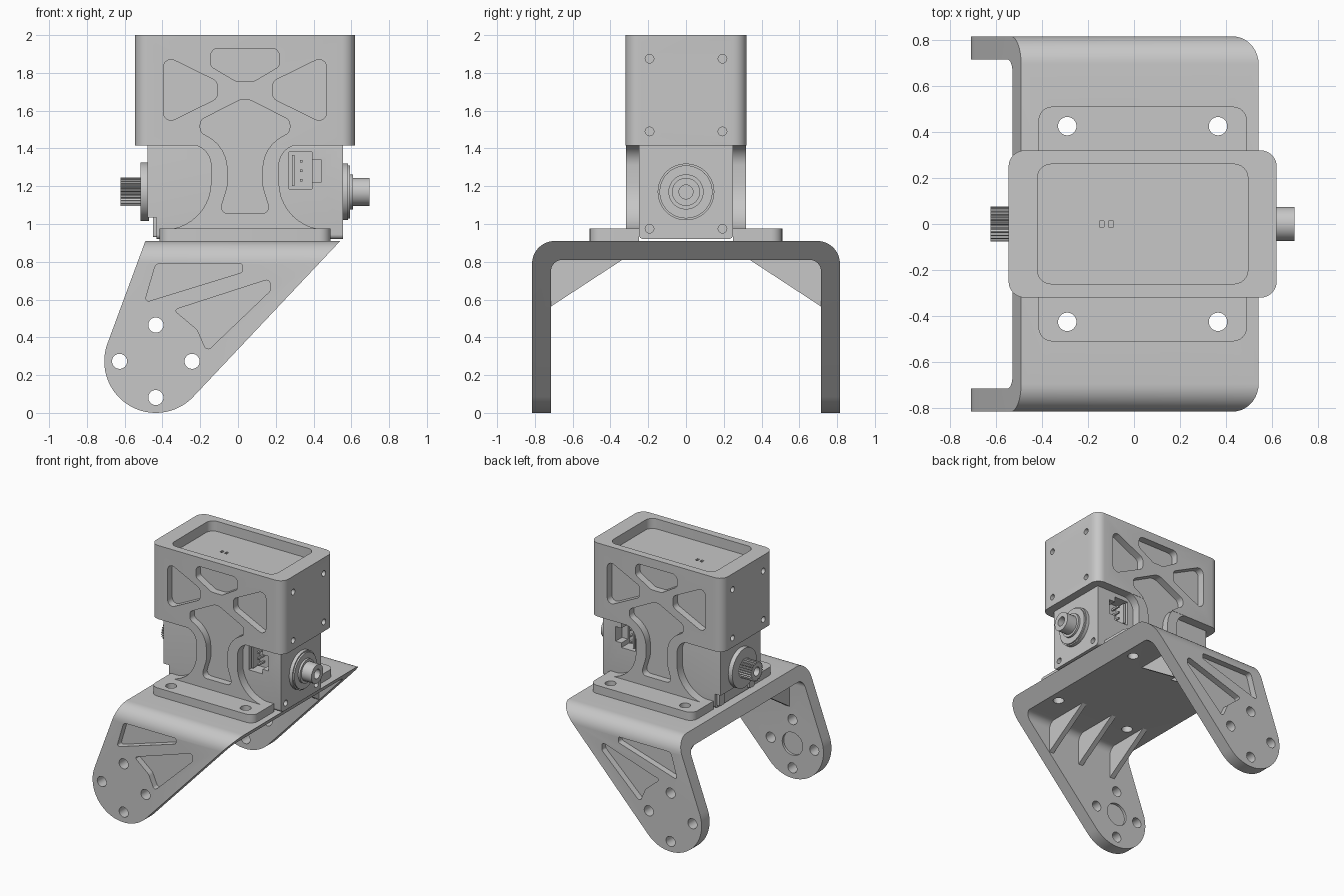
import bpy, bmesh, math
from mathutils import Vector

cube = bpy.data.objects.get("Cube")
if cube:
    bpy.data.objects.remove(cube)

grey = bpy.data.materials.new("machined_grey")
grey.use_nodes = True
GREY = (0.57, 0.57, 0.57, 1)
grey.diffuse_color = GREY
grey.node_tree.nodes["Principled BSDF"].inputs["Base Color"].default_value = GREY

MID = 0.037   # centre line of the housing
SHAFT = 1.17  # height of the shaft axis


def rounded(points, steps=6):
    """Outline from (u, v, radius) corners; radius may be left out."""
    out = []
    for i, p in enumerate(points):
        c = Vector(p[:2])
        r = p[2] if len(p) > 2 else 0
        if not r:
            out.append(tuple(c))
            continue
        a = (Vector(points[i - 1][:2]) - c).normalized()
        b = (Vector(points[(i + 1) % len(points)][:2]) - c).normalized()
        half = a.angle(b) / 2
        centre = c + (a + b).normalized() * (r / math.sin(half))
        start = c + a * (r / math.tan(half)) - centre
        end = c + b * (r / math.tan(half)) - centre
        turn = start.angle(end)
        for k in range(steps + 1):
            t = k / steps
            d = (start * math.sin((1 - t) * turn) + end * math.sin(t * turn)) / math.sin(turn)
            out.append(tuple(centre + d))
    return out


def rect(u0, u1, v0, v1, r=0):
    return rounded([(u0, v0, r), (u1, v0, r), (u1, v1, r), (u0, v1, r)])


def circle(u, v, r, n=32, a0=0, a1=360):
    last = n if a1 - a0 == 360 else n - 1
    angles = [math.radians(a0 + (a1 - a0) * i / last) for i in range(n)]
    return [(u + r * math.cos(a), v + r * math.sin(a)) for a in angles]


def prism(name, outline, axis, lo, hi):
    place = {"x": lambda u, v, w: (w, u, v), "y": lambda u, v, w: (u, w, v),
             "z": lambda u, v, w: (u, v, w)}[axis]
    bm = bmesh.new()
    rings = [[bm.verts.new(place(u, v, w)) for u, v in outline] for w in (lo, hi)]
    bm.faces.new(rings[0])
    bm.faces.new(rings[1])
    n = len(outline)
    for i in range(n):
        j = (i + 1) % n
        bm.faces.new((rings[0][i], rings[0][j], rings[1][j], rings[1][i]))
    bmesh.ops.recalc_face_normals(bm, faces=bm.faces)
    mesh = bpy.data.meshes.new(name)
    bm.to_mesh(mesh)
    bm.free()
    mesh.materials.append(grey)
    ob = bpy.data.objects.new(name, mesh)
    bpy.context.collection.objects.link(ob)
    return ob


def combine(ob, tools, operation="DIFFERENCE"):
    """Apply booleans and drop the tools."""
    for t in tools:
        m = ob.modifiers.new("cut", "BOOLEAN")
        m.operation, m.object, m.solver = operation, t, "EXACT"
    bpy.context.view_layer.update()
    mesh = bpy.data.meshes.new_from_object(ob.evaluated_get(bpy.context.evaluated_depsgraph_get()))
    ob.modifiers.clear()
    ob.data = mesh
    for t in tools:
        bpy.data.objects.remove(t)


def mirrored(points, about=MID):
    return [(2 * about - p[0],) + tuple(p[1:]) for p in reversed(points)]


def symmetric(points):
    return points + mirrored(points)


def cutter(outline, axis, lo, hi):
    return prism("cutter", outline, axis, lo, hi)


# U-shaped bracket: bent strip trimmed by its side outline
strip = [(-0.715, -0.05), (-0.815, -0.05), (-0.815, 0.91, 0.12), (0.815, 0.91, 0.12),
         (0.815, -0.05), (0.715, -0.05), (0.715, 0.81, 0.06), (-0.715, 0.81, 0.06)]
bracket = prism("bracket", rounded(strip, 10), "x", -0.8, 0.7)
HUB = (-0.435, 0.273)
side = [(0.56, 0.93), (-0.483, 0.93)] + circle(*HUB, 0.273, 36, 160, 317)
combine(bracket, [cutter(side, "y", -1, 1)], "INTERSECT")

upper_pocket = rounded([(-0.435, 0.79, 0.03), (0.025, 0.79, 0.015), (0.025, 0.745, 0.02), (-0.495, 0.585, 0.015)])
lower_pocket = rounded([(-0.34, 0.545, 0.012), (0.17, 0.71, 0.02), (0.17, 0.645, 0.02),
                        (-0.165, 0.325, 0.02), (-0.215, 0.44, 0.06)])
mounts = [(x, s * 0.425) for x in (-0.29, 0.365) for s in (-1, 1)]
holes = [cutter(circle(x, y, 0.04), "z", 0.7, 1) for x, y in mounts]
for k in range(4):
    a = math.pi / 2 * k
    holes.append(cutter(circle(HUB[0] + 0.192 * math.cos(a), HUB[1] + 0.192 * math.sin(a), 0.04), "y", -1, 1))
for s in (-1, 1):
    for outline in (upper_pocket, lower_pocket):
        holes.append(cutter(outline, "y", s * 0.765, s * 0.9))
    holes.append(cutter(circle(*HUB, 0.09), "y", s * 0.735, s * 0.65))
combine(bracket, holes)

# Gussets under the bracket
for s in (-1, 1):
    for x in (-0.39, -0.09, 0.19):
        prism("gusset", [(s * 0.72, 0.56), (s * 0.33, 0.815), (s * 0.72, 0.815)], "x", x - 0.02, x + 0.02)

# Upper housing with lightening pockets and a top recess
housing = prism("housing", rect(-0.545, 0.62, -0.32, 0.32, 0.07), "z", 1.415, 2)
pocket_top = rounded(symmetric([(-0.01, 1.755, 0.05), (-0.145, 1.835, 0.03), (-0.145, 1.93, 0.04)]))
left = [(-0.395, 1.895, 0.04), (-0.395, 1.525, 0.04), (-0.11, 1.665, 0.04), (-0.11, 1.755, 0.04)]
funnel = rounded(symmetric([(MID, 1.67, 0.08), (-0.2, 1.55, 0.04), (-0.2, 1.485, 0.04),
                            (-0.055, 1.41, 0.2), (-0.055, 1.2, 0.15), (-0.1, 1.055, 0.035)])[:-1])


def face_pockets(s):
    shapes = [pocket_top, rounded(left), rounded(mirrored(left)), funnel]
    return [cutter(o, "y", s * 0.262, s * 0.4) for o in shapes]


cuts = [cutter(rect(-0.42, 0.495, -0.26, 0.26, 0.06), "z", 1.92, 2.1)]
cuts += [cutter(rect(x - 0.01, x + 0.01, -0.015, 0.015, 0.005), "z", 1.88, 2.1) for x in (-0.14, -0.1)]
cuts += face_pockets(-1) + face_pockets(1)
for y in (-0.193, 0.193):
    for z in (1.49, 1.875):
        cuts += [cutter(circle(y, z, 0.023, 20), "x", 0.56, 0.7), cutter(circle(y, z, 0.023, 20), "x", -0.6, -0.485)]
combine(housing, cuts)

# Waisted side supports and their feet
waist = rounded(symmetric([(-0.27, 1.44), (-0.27, 1.42), (-0.143, 1.42, 0.11),
                           (-0.143, 0.97, 0.25), (-0.41, 0.97), (-0.41, 0.95)]), 10)
for s in (-1, 1):
    support = prism("side_support", waist, "y", s * 0.24, s * 0.318)
    combine(support, [cutter(funnel, "y", s * 0.262, s * 0.4)])
    foot = prism("mounting_foot", rounded([(-0.415, s * 0.25), (0.49, s * 0.25),
                 (0.49, s * 0.51, 0.06), (-0.415, s * 0.51, 0.06)]), "z", 0.908, 0.975)
    combine(foot, [cutter(circle(x, y, 0.04), "z", 0.8, 1.1) for x, y in mounts if y * s > 0])

# Motor body with connector sockets and screw holes
motor = prism("motor_body", rect(-0.25, 0.25, 0.92, 1.43, 0.025), "x", -0.48, 0.555)
cuts = [cutter(rect(-0.3, 0.3, 0.9, 1.035), "x", -0.6, -0.432)]
for s in (-1, 1):
    cuts.append(cutter(rect(0.27, 0.392, 1.185, 1.38), "y", s * 0.15, s * 0.3))
    cuts.append(cutter(rect(0.38, 0.443, 1.222, 1.338), "y", s * 0.17, s * 0.3))
    cuts.append(cutter(circle(s * 0.193, 0.975, 0.023, 20), "x", 0.5, 0.6))
    cuts.append(cutter(circle(s * 0.193, 0.975, 0.023, 20), "x", -0.5, -0.4))
combine(motor, cuts)
for s in (-1, 1):
    prism("motor_tab", rect(s * 0.19 - 0.035, s * 0.19 + 0.035, 0.93, 1.04, 0.01), "x", -0.45, -0.425)
    prism("socket_wall", rect(0.285, 0.3, 1.2, 1.365), "y", s * 0.14, s * 0.24)
    for z in (1.232, 1.282, 1.332):
        prism("connector_pin", rect(0.328, 0.342, z - 0.007, z + 0.007), "y", s * 0.14, s * 0.23)

# Plain shaft on one side
prism("shaft_flange", circle(0, SHAFT, 0.15, 48), "x", 0.55, 0.582)
prism("shaft_flange_lip", circle(0, SHAFT, 0.14, 48), "x", 0.58, 0.594)
prism("shaft_collar", circle(0, SHAFT, 0.093, 40), "x", 0.59, 0.61)
shaft = prism("plain_shaft", circle(0, SHAFT, 0.074, 40), "x", 0.6, 0.697)
combine(shaft, [cutter(circle(0, SHAFT, 0.037), "x", 0.63, 0.8)])

# Toothed shaft on the other side
prism("spline_flange", circle(0, SHAFT, 0.155, 48), "x", -0.515, -0.47)
TEETH = 25
teeth = []
for i in range(TEETH * 4):
    a = 2 * math.pi * i / (TEETH * 4)
    r = 0.076 if i % 4 < 2 else 0.066
    teeth.append((r * math.cos(a), SHAFT + r * math.sin(a)))
spline = prism("toothed_shaft", teeth, "x", -0.623, -0.5)
combine(spline, [cutter(circle(0, SHAFT, 0.035), "x", -0.7, -0.56)])

# Smooth the curved walls, keep edges crisp
bpy.ops.object.select_all(action="DESELECT")
for ob in bpy.context.collection.objects:
    if ob.type == "MESH" and ob.data.materials and ob.data.materials[0] == grey:
        ob.select_set(True)
        bpy.context.view_layer.objects.active = ob
bpy.ops.object.shade_smooth_by_angle(angle=math.radians(30))
